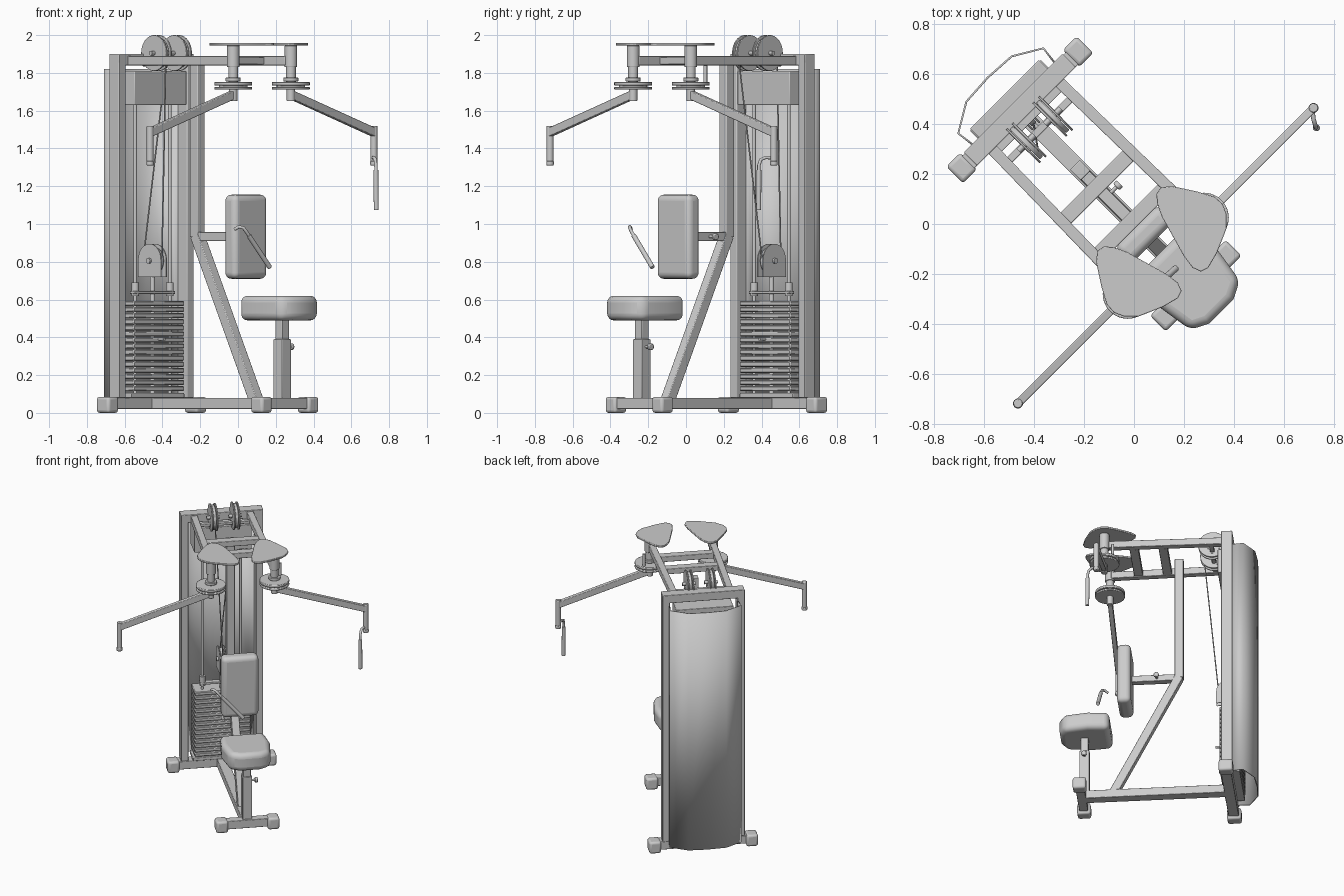
import bpy, bmesh, math
from mathutils import Matrix, Vector

if "Cube" in bpy.data.objects:
    bpy.data.objects.remove(bpy.data.objects["Cube"])

ROT = math.radians(45)            # whole machine stands diagonally on the grid
TO_LOCAL = Matrix.Rotation(-ROT, 3, 'Z')


def finish(name, bm, bevel=0.0, seg=2):
    bmesh.ops.recalc_face_normals(bm, faces=bm.faces)
    me = bpy.data.meshes.new(name)
    bm.to_mesh(me)
    bm.free()
    ob = bpy.data.objects.new(name, me)
    bpy.context.collection.objects.link(ob)
    ob.rotation_euler.z = ROT
    if bevel:
        m = ob.modifiers.new("bevel", 'BEVEL')
        m.width, m.segments, m.limit_method = bevel, seg, 'ANGLE'
    return ob


def box(name, lo, hi, bevel=0.004, seg=2):
    lo, hi = Vector(lo), Vector(hi)
    bm = bmesh.new()
    bmesh.ops.create_cube(bm, size=1, matrix=Matrix.Translation((lo + hi) / 2)
                          @ Matrix.Diagonal((*(hi - lo), 1)))
    return finish(name, bm, bevel, seg)


def frame(p, q):
    d = Vector(q) - Vector(p)
    z = d.normalized()
    ref = Vector((0, 1, 0)) if abs(z.y) < 0.9 else Vector((0, 0, 1))
    x = ref.cross(z).normalized()
    m = Matrix((x, z.cross(x), z)).transposed().to_4x4()
    return Matrix.Translation((Vector(p) + Vector(q)) / 2) @ m, d.length


def beam(name, p, q, w, h, bevel=0.004):
    m, n = frame(p, q)
    bm = bmesh.new()
    bmesh.ops.create_cube(bm, size=1, matrix=m @ Matrix.Diagonal((w, h, n, 1)))
    return finish(name, bm, bevel)


def rod(name, p, q, r, bevel=0.0, sides=24):
    m, n = frame(p, q)
    bm = bmesh.new()
    bmesh.ops.create_cone(bm, cap_ends=True, segments=sides, radius1=r, radius2=r,
                          depth=n, matrix=m)
    return finish(name, bm, bevel)


def prism(name, pts, axis_offset, extrude, bevel=0.0, closed=True):
    """Extrude a profile of 3D points along a vector."""
    bm = bmesh.new()
    vs = [bm.verts.new(Vector(p) + Vector(axis_offset)) for p in pts]
    if closed:
        geo = [bm.faces.new(vs)]
        new = bmesh.ops.extrude_face_region(bm, geom=geo, use_keep_orig=True)["geom"]
    else:
        es = [bm.edges.new(e) for e in zip(vs, vs[1:])]
        new = bmesh.ops.extrude_edge_only(bm, edges=es)["geom"]
    bmesh.ops.translate(bm, vec=extrude, verts=[v for v in new if isinstance(v, bmesh.types.BMVert)])
    return finish(name, bm, bevel)


def bent_tube(name, pts, r):
    cu = bpy.data.curves.new(name, 'CURVE')
    cu.dimensions, cu.bevel_depth, cu.bevel_resolution = '3D', r, 3
    cu.use_fill_caps = True
    sp = cu.splines.new('POLY')
    sp.points.add(len(pts) - 1)
    for p, c in zip(sp.points, pts):
        p.co = (*c, 1)
    ob = bpy.data.objects.new(name, cu)
    bpy.context.collection.objects.link(ob)
    ob.rotation_euler.z = ROT


# base
box("base_beam", (-.035, -.34, .02), (.035, .63, .08))
box("rear_foot_beam", (-.31, .61, .02), (.31, .68, .08))
box("front_foot_beam", (-.16, -.38, .02), (.16, -.32, .08))
for s, side in ((-1, "left"), (1, "right")):
    for nm, x0, x1, y0, y1 in (("rear", .29, .37, .60, .695), ("front", .135, .215, -.395, -.305)):
        a, b = sorted((s * x0, s * x1))
        box(f"{nm}_foot_cap_{side}", (a, y0, 0), (b, y1, .085), .015, 3)
    # rear uprights and top side beams
    box(f"upright_{side}", (s * .255 - .025, .61, .08), (s * .255 + .025, .685, 1.86))
    beam(f"top_beam_{side}", (s * .19, .62, 1.865), (s * .205, -.17, 1.865), .045, .05)
    rod(f"guide_rod_{side}", (s * .13, .64, .1), (s * .13, .64, 1.8), .009)
    rod(f"guide_collar_{side}", (s * .13, .64, .62), (s * .13, .64, .69), .02)

    # arm pivot
    px, py = s * .216, -.18
    rod(f"pivot_sleeve_{side}", (px, py, 1.83), (px, py, 1.945), .033, .003)
    rod(f"pivot_shaft_{side}", (px, py, 1.75), (px, py, 1.84), .026)
    rod(f"pivot_collar_{side}", (px, py, 1.755), (px, py, 1.775), .04, .003)
    rod(f"pivot_disc_upper_{side}", (px, py, 1.733), (px, py, 1.752), .1, .004, 40)
    rod(f"pivot_disc_core_{side}", (px, py, 1.72), (px, py, 1.74), .075, 0, 32)
    rod(f"pivot_disc_lower_{side}", (px, py, 1.712), (px, py, 1.726), .1, .004, 40)
    rod(f"arm_hub_{side}", (px, py, 1.65), (px, py, 1.715), .022, .003)

    # teardrop cam cover
    cam = [(.18, .028), (.215, 0), (.27, -.085), (.305, -.15), (.308, -.195), (.29, -.235),
           (.25, -.275), (.15, -.318), (.085, -.335), (.055, -.325), (.042, -.29), (.05, -.233),
           (.1, -.057), (.125, -.005), (.15, .022)]
    prism(f"cam_cover_{side}", [(s * x, y, 0) for x, y in cam], (0, 0, 1.945), (0, 0, .014), .003)

    # swinging arm
    ex = s * .838
    beam(f"arm_{side}", (px, py, 1.685), (ex, py, 1.485), .045, .032)
    rod(f"arm_end_tube_{side}", (ex, py, 1.32), (ex, py, 1.52), .018, .004)
    rod(f"arm_end_cap_{side}", (ex, py, 1.31), (ex, py, 1.335), .02, .005)

    # top pulleys with side plates
    tx = s * .075
    rod(f"top_pulley_{side}", (tx - .01, .535, 1.905), (tx + .01, .535, 1.905), .085, .004, 40)
    for k in (-1, 1):
        rod(f"top_pulley_cheek_{side}_{k}", (tx + k * .012, .535, 1.905),
            (tx + k * .021, .535, 1.905), .095, .002, 40)
    rod(f"top_pulley_axle_{side}", (tx - .045, .535, 1.905), (tx + .045, .535, 1.905), .012)
    box(f"top_pulley_mount_{side}", (tx - .022, .50, 1.835), (tx + .022, .62, 1.875))

rod("arm_stop_pin", (.265, -.12, 1.74), (.265, -.12, 1.84), .01, .002)
box("rear_top_bar", (-.28, .61, 1.84), (.28, .685, 1.9))
for i, y in enumerate((.015, .21)):
    box(f"top_cross_{i}", (-.19, y - .03, 1.845), (.19, y + .03, 1.885))
box("pulley_axle_bar", (-.18, .52, 1.845), (.18, .55, 1.865))

# spine that carries the back pad
box("spine_post", (-.028, .275, .93), (.028, .335, 1.845))
beam("spine_strut", (0, -.14, .06), (0, .305, .94), .055, .058)
box("back_pad_arm", (-.024, -.02, .91), (.024, .30, .957))
rod("back_pad_pin", (.02, .155, .933), (.055, .155, .933), .008)
rod("back_pad_knob", (.055, .155, .933), (.075, .155, .933), .018, .004)
box("back_pad", (-.125, -.105, .71), (.125, -.012, 1.155), .032, 5)

# seat
box("seat_sleeve", (-.033, -.365, .07), (.033, -.297, .39))
box("seat_post", (-.026, -.357, .38), (.026, -.305, .5))
rod("seat_pin", (.03, -.331, .35), (.055, -.331, .35), .008)
rod("seat_knob", (.055, -.331, .35), (.075, -.331, .35), .018, .004)
seat = [(-.15, -.155), (.15, -.155), (.165, -.3), (.14, -.46), (.07, -.495),
        (-.07, -.495), (-.14, -.46), (-.165, -.3)]
ob = prism("seat_pad", [(x, y, 0) for x, y in seat], (0, 0, .49), (0, 0, .13), .035)
ob.modifiers["bevel"].segments = 5

# weight stack
for i in range(15):
    z = .115 + i * .0322
    box(f"weight_plate_{i}", (-.19, .59, z), (.19, .735, z + .027), .005, 1)
box("stack_base", (-.2, .6, .08), (.2, .73, .105))
rod("selector_bar", (0, .64, .1), (0, .64, .73), .014)
box("selector_yoke", (-.15, .62, .63), (.15, .66, .645), .002)
rod("selector_pin", (0, .55, .39), (0, .6, .39), .008)
box("weight_header", (-.195, .58, 1.63), (.195, .735, 1.81))

# travelling pulley on the stack
arch = [(0, -.085, .72), (0, .085, .72)] + [
    (0, .085 * math.cos(math.pi * i / 14), .81 + .085 * math.sin(math.pi * i / 14)) for i in range(15)]
for k in (-1, 1):
    prism(f"stack_pulley_plate_{k}", arch, (k * .02 - .003, .64, 0), (.006, 0, 0))
rod("stack_pulley", (-.012, .64, .805), (.012, .64, .805), .075, .004, 40)
rod("stack_pulley_axle", (-.035, .64, .805), (.035, .64, .805), .015)
for s in (-1, 1):
    rod(f"cable_{s}", (0, .64 + s * .07, .81), (s * .075, .535 + .07 * s, 1.9), .004, 0, 8)

# curved rear shroud
shell = [(-.236, .68, 0), (-.245, .757, 0), (-.13, .826, 0), (0, .834, 0),
         (.13, .826, 0), (.245, .757, 0), (.236, .68, 0)]
ob = prism("rear_shroud", shell, (0, 0, .07), (0, 0, 1.75), 0, False)
ob.modifiers.new("thickness", 'SOLIDIFY').thickness = .008

# hand grips: one on the right arm, one hanging loose in front of the pad
grips = {
    "right": [(.715, .458, 1.35), (.72, .42, 1.352), (.727, .395, 1.34), (.73, .386, 1.31), (.732, .385, 1.08)],
    "left": [(-.018, -.29, .972), (.005, -.297, .985), (.028, -.298, .98), (.045, -.288, .958), (.165, -.18, .775)]}
for side, pts in grips.items():
    loc = [TO_LOCAL @ Vector(p) for p in pts]
    bent_tube(f"grip_bar_{side}", loc, .009)
    rod(f"grip_{side}", loc[-2].lerp(loc[-1], .1), loc[-1] + (loc[-1] - loc[-2]) * .03, .013, .003)

# smooth shading with crisp edges
bpy.ops.object.select_all(action='DESELECT')
for ob in bpy.context.collection.objects:
    if ob.type == 'MESH':
        ob.select_set(True)
        bpy.context.view_layer.objects.active = ob
bpy.ops.object.shade_smooth_by_angle(angle=math.radians(40))
